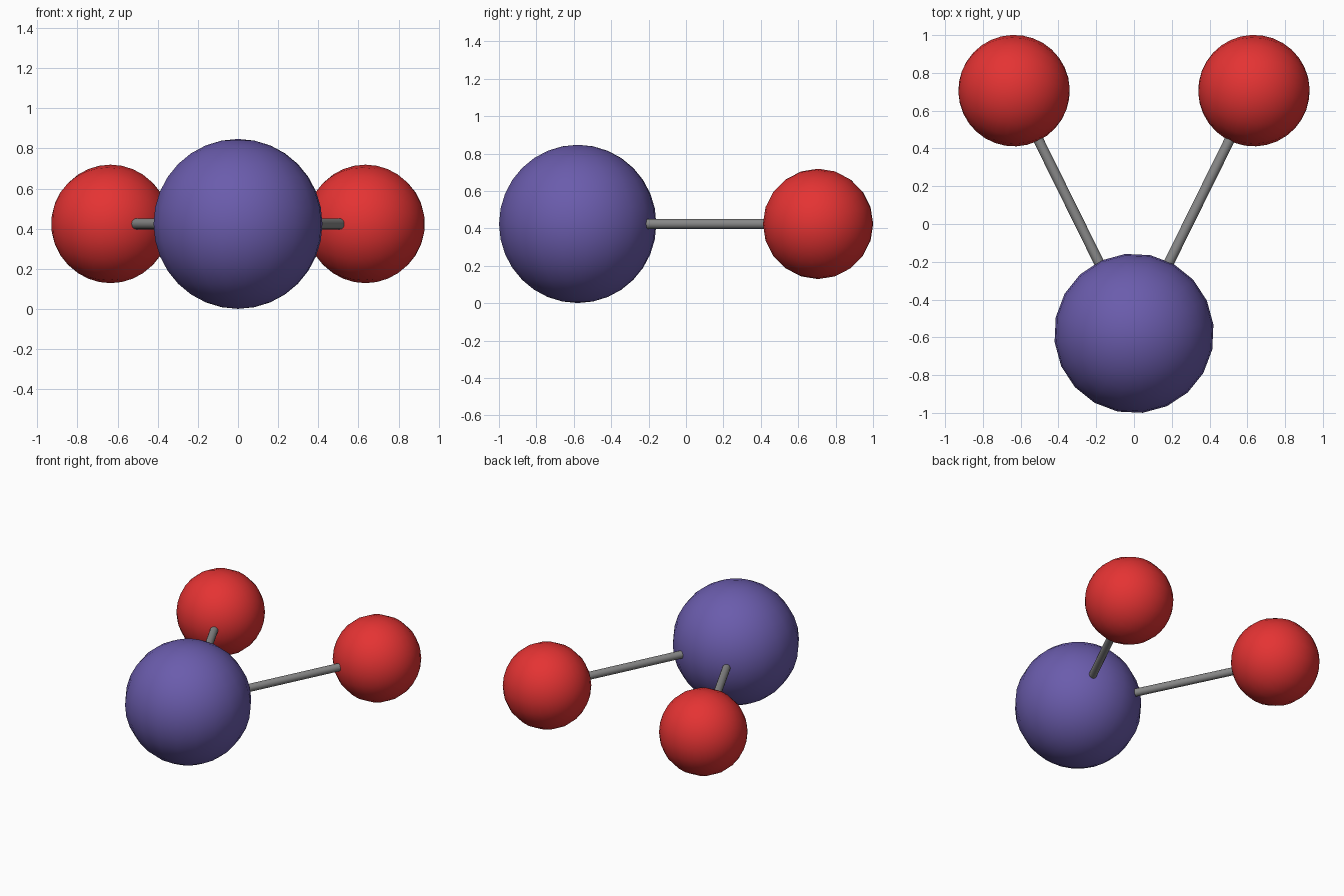
import bpy
from math import pi
from mathutils import Vector

if "Cube" in bpy.data.objects:
    bpy.data.objects.remove(bpy.data.objects["Cube"])


def material(name, color):
    m = bpy.data.materials.new(name)
    m.diffuse_color = color
    m.use_nodes = True
    m.node_tree.nodes["Principled BSDF"].inputs["Base Color"].default_value = m.diffuse_color
    return m


def finish(name, mat):
    ob = bpy.context.object
    ob.name = name
    ob.data.materials.append(mat)
    bpy.ops.object.shade_smooth_by_angle(angle=pi / 4)
    return ob


def atom(name, center, radius, mat, rotation):
    bpy.ops.mesh.primitive_uv_sphere_add(segments=20, ring_count=16, radius=radius,
                                         location=center, rotation=rotation)
    finish(name, mat)


def bond(name, a, b, radius, mat):
    d = b - a
    bpy.ops.mesh.primitive_cylinder_add(vertices=16, radius=radius, depth=d.length,
                                        location=(a + b) / 2)
    ob = finish(name, mat)
    ob.rotation_euler = d.to_track_quat('Z', 'Y').to_euler()


purple = material("purple", (0.145, 0.107, 0.415, 1))
red = material("red", (0.78, 0.033, 0.033, 1))
grey = material("dark_grey", (0.25, 0.25, 0.25, 1))

# Large central atom
Z = 0.424
core = Vector((0, -0.579, Z))
atom("central_atom", core, 0.423, purple, (0, 0, 0.11))

# Two outer atoms, each joined to the centre by a thin rod
for side, s in (("left", -1), ("right", 1)):
    outer = Vector((s * 0.635, 0.706, Z))
    atom(side + "_outer_atom", outer, 0.295, red, (pi / 20, pi / 2, 0))
    bond(side + "_bond", core, outer, 0.027, grey)
